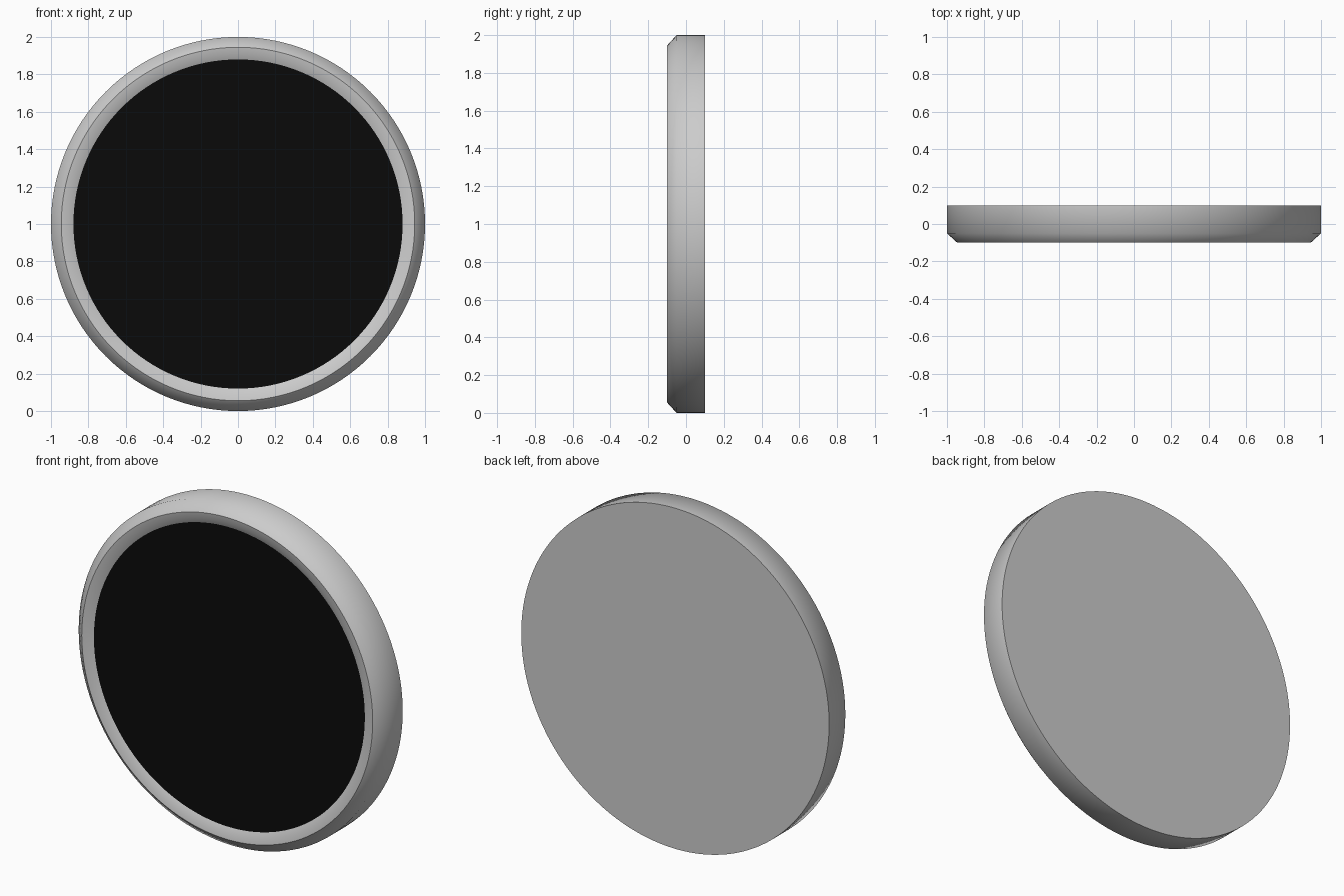
import bpy, bmesh, math

if "Cube" in bpy.data.objects:
    bpy.data.objects.remove(bpy.data.objects["Cube"])

SEGMENTS = 128


def lathe(name, profile, smooth_angle):
    """Spin (radius, y) points round the y axis at z = 1."""
    bm = bmesh.new()
    rings = []
    for r, y in profile:
        rings.append([bm.verts.new((r * math.cos(2 * math.pi * i / SEGMENTS), y,
                                    1 + r * math.sin(2 * math.pi * i / SEGMENTS)))
                      for i in range(SEGMENTS)])
    for a, b in zip(rings, rings[1:]):
        for i in range(SEGMENTS):
            j = (i + 1) % SEGMENTS
            bm.faces.new((a[i], a[j], b[j], b[i]))
    # flat cap on the last ring
    bm.faces.new(rings[-1])
    bmesh.ops.recalc_face_normals(bm, faces=bm.faces)
    mesh = bpy.data.meshes.new(name)
    bm.to_mesh(mesh)
    bm.free()
    obj = bpy.data.objects.new(name, mesh)
    bpy.context.collection.objects.link(obj)
    bpy.ops.object.select_all(action='DESELECT')
    obj.select_set(True)
    bpy.context.view_layer.objects.active = obj
    bpy.ops.object.shade_smooth_by_angle(angle=math.radians(smooth_angle))
    return obj


# Casing: rounded inner lip, chamfered front rim, side wall and flat back
lathe("casing", [(0.88, -0.08), (0.91, -0.094), (0.945, -0.1),
                 (1.0, -0.05), (1.0, 0.1)], 50)

# Black front panel, slightly recessed
bpy.ops.mesh.primitive_circle_add(vertices=SEGMENTS, radius=0.88, fill_type='NGON',
                                  location=(0, -0.08, 1), rotation=(math.pi / 2, 0, 0))
panel = bpy.context.object
panel.name = "front_panel"
black = bpy.data.materials.new("black")
black.diffuse_color = (0.003, 0.003, 0.003, 1)
black.use_nodes = True
black.node_tree.nodes["Principled BSDF"].inputs["Base Color"].default_value = black.diffuse_color
panel.data.materials.append(black)
